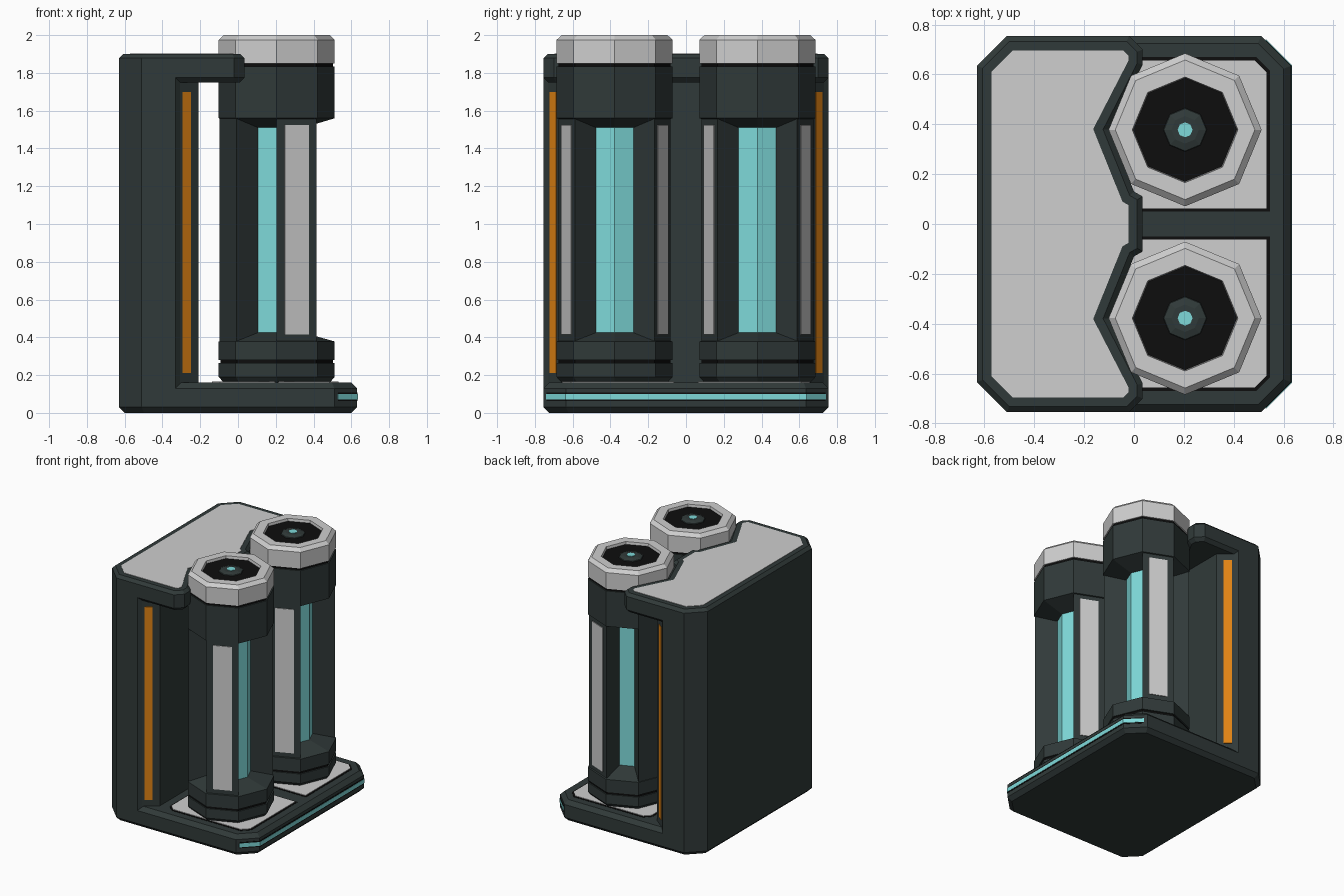
import bpy, bmesh
from math import cos, sin, radians
from mathutils import Vector

cube = bpy.data.objects.get("Cube")
if cube:
    bpy.data.objects.remove(cube, do_unlink=True)


def material(name, r, g, b):
    m = bpy.data.materials.new(name)
    m.use_nodes = True
    m.diffuse_color = (r, g, b, 1)
    m.node_tree.nodes["Principled BSDF"].inputs["Base Color"].default_value = (r, g, b, 1)
    return m


DARK = material("dark_slate", 0.03, 0.042, 0.041)
WHITE = material("light_grey", 0.62, 0.62, 0.62)
BLACK = material("black", 0.004, 0.004, 0.004)
CYAN = material("cyan_glow", 0.21, 0.70, 0.70)
ORANGE = material("orange", 0.76, 0.23, 0.007)


def inset(outline, d):
    """Move every edge of a counter-clockwise outline inwards by d."""
    result = []
    for i, p in enumerate(outline):
        p = Vector(p)
        e1 = (p - Vector(outline[i - 1])).normalized()
        e2 = (Vector(outline[(i + 1) % len(outline)]) - p).normalized()
        n1, n2 = Vector((-e1.y, e1.x)), Vector((-e2.y, e2.x))
        result.append(p + (n1 + n2) * d / (1 + n1.dot(n2)))
    return result


def loft(name, rings, mat):
    """Join rings of (outline, z), closing both ends."""
    bm = bmesh.new()
    loops = [[bm.verts.new((p[0], p[1], z)) for p in pts] for pts, z in rings]
    n = len(loops[0])
    for a, b in zip(loops, loops[1:]):
        for i in range(n):
            j = (i + 1) % n
            bm.faces.new((a[i], a[j], b[j], b[i]))
    bm.faces.new(loops[0][::-1])
    bm.faces.new(loops[-1])
    bmesh.ops.recalc_face_normals(bm, faces=bm.faces)
    mesh = bpy.data.meshes.new(name)
    bm.to_mesh(mesh)
    bm.free()
    mesh.materials.append(mat)
    obj = bpy.data.objects.new(name, mesh)
    bpy.context.collection.objects.link(obj)
    return obj


def prism(name, outline, z0, z1, mat, low=0, high=0):
    """Extruded outline with optional chamfers at the bottom and top."""
    rings = []
    if low:
        rings.append((inset(outline, low), z0))
    rings.append((outline, z0 + low))
    rings.append((outline, z1 - high))
    if high:
        rings.append((inset(outline, high), z1))
    return loft(name, rings, mat)


def polar(c, r, angle):
    return Vector((c[0] + r * cos(radians(angle)), c[1] + r * sin(radians(angle))))


def lathe(name, c, profile, mat):
    """Eight-sided turned part from (radius, z) points."""
    return loft(name, [([polar(c, r, k * 45) for k in range(8)], z)
                       for r, z in profile], mat)


def mirrored(half):
    """Complete an outline given for y > 0, listed from the front to the back."""
    return [(x, -y) for x, y in reversed(half)] + half


# Base slab with a light strip round the front edge
base = mirrored([(0.63, 0.635), (0.51, 0.755), (-0.51, 0.755), (-0.63, 0.635)])
prism("base", base, 0, 0.16, DARK, 0.03, 0.03)
for name, out, z0, z1, mat in (("strip_groove", 0.002, 0.062, 0.108, BLACK),
                               ("base_light_strip", 0.004, 0.07, 0.10, CYAN)):
    strip = mirrored([(0.63, 0.635), (0.53, 0.735), (0.50, 0.70)])
    prism(name, inset(strip, -out), z0, z1, mat)

# Rear tower with slanted front corners
tower = mirrored([(-0.21, 0.654), (-0.307, 0.73), (-0.33, 0.755),
                  (-0.51, 0.755), (-0.63, 0.635)])
prism("tower", tower, 0.05, 1.85, DARK)

# Overhanging top, notched round the canisters
top = mirrored([(0.035, 0.11), (0.0, 0.13), (-0.1, 0.378), (0.035, 0.64),
                (0.035, 0.70), (-0.02, 0.755), (-0.51, 0.755), (-0.63, 0.635)])
prism("tower_top", top, 1.75, 1.9, DARK, 0.025, 0.022)
prism("top_panel", inset(top, 0.058), 1.89, 1.903, WHITE)

for side, label in ((1, "left"), (-1, "right")):
    # Orange strip on the slanted tower corner
    a, b = Vector((-0.295, 0.7206 * side)), Vector((-0.25, 0.6853 * side))
    n = Vector((0.617, 0.787 * side))
    prism(label + "_orange_strip", [a - n * 0.003, b - n * 0.003, b + n * 0.004, a + n * 0.004],
          0.21, 1.7, ORANGE)

    # Floor panel under the canister
    pad = [(-0.15, 0.05), (0.545, 0.05), (0.545, 0.615), (0.49, 0.67),
           (-0.10, 0.67), (-0.15, 0.62)]
    if side < 0:
        pad = [(x, -y) for x, y in reversed(pad)]
    prism(label + "_pad_border", pad, 0.15, 0.162, BLACK)
    prism(label + "_pad", inset(pad, 0.013), 0.15, 0.166, WHITE)

    # Canister foot, collars and the dark seams between them
    c = (0.205, 0.378 * side)
    R = 0.307
    lathe(label + "_foot", c, [(0.28, 0.16), (R, 0.19), (R, 0.263)], DARK)
    lathe(label + "_lower_seam", c, [(0.297, 0.26), (0.297, 0.285)], BLACK)
    lathe(label + "_lower_collar", c, [(R, 0.28), (R, 0.378), (0.14, 0.425)], DARK)
    lathe(label + "_upper_collar", c, [(0.14, 1.51), (R, 1.56), (R, 1.833)], DARK)
    lathe(label + "_upper_seam", c, [(0.297, 1.83), (0.297, 1.852)], BLACK)

    # Glowing core, back shell and two pillars
    lathe(label + "_core", c, [(0.14, 0.40), (0.14, 1.53)], CYAN)
    for part, r, angles in (("back_shell", 0.303, (135, 180, 225)),
                            ("left_pillar", 0.297, (45, 90)),
                            ("right_pillar", 0.297, (270, 315))):
        wedge = [Vector(c)] + [polar(c, r, t) for t in angles]
        prism(f"{label}_{part}", wedge, 0.35, 1.6, DARK)
        if len(angles) == 2:
            a, b = wedge[1:]
            p, q = a.lerp(b, 0.2), a.lerp(b, 0.8)
            n = polar((0, 0), 0.005, sum(angles) / 2)
            prism(f"{label}_{part}_plate", [p - n, p + n, q + n, q - n], 0.415, 1.525, WHITE)

    # Lid with a sunken centre, knob and light
    lathe(label + "_lid", c, [(R, 1.85), (R, 1.975), (0.28, 2.0), (0.212, 2.0),
                              (0.208, 1.975)], WHITE)
    lathe(label + "_lid_well", c, [(0.208, 1.97), (0.208, 1.98)], BLACK)
    lathe(label + "_knob", c, [(0.09, 1.975), (0.085, 1.985), (0.055, 1.994)], DARK)
    lathe(label + "_knob_light", c, [(0.03, 1.985), (0.03, 1.997)], CYAN)
